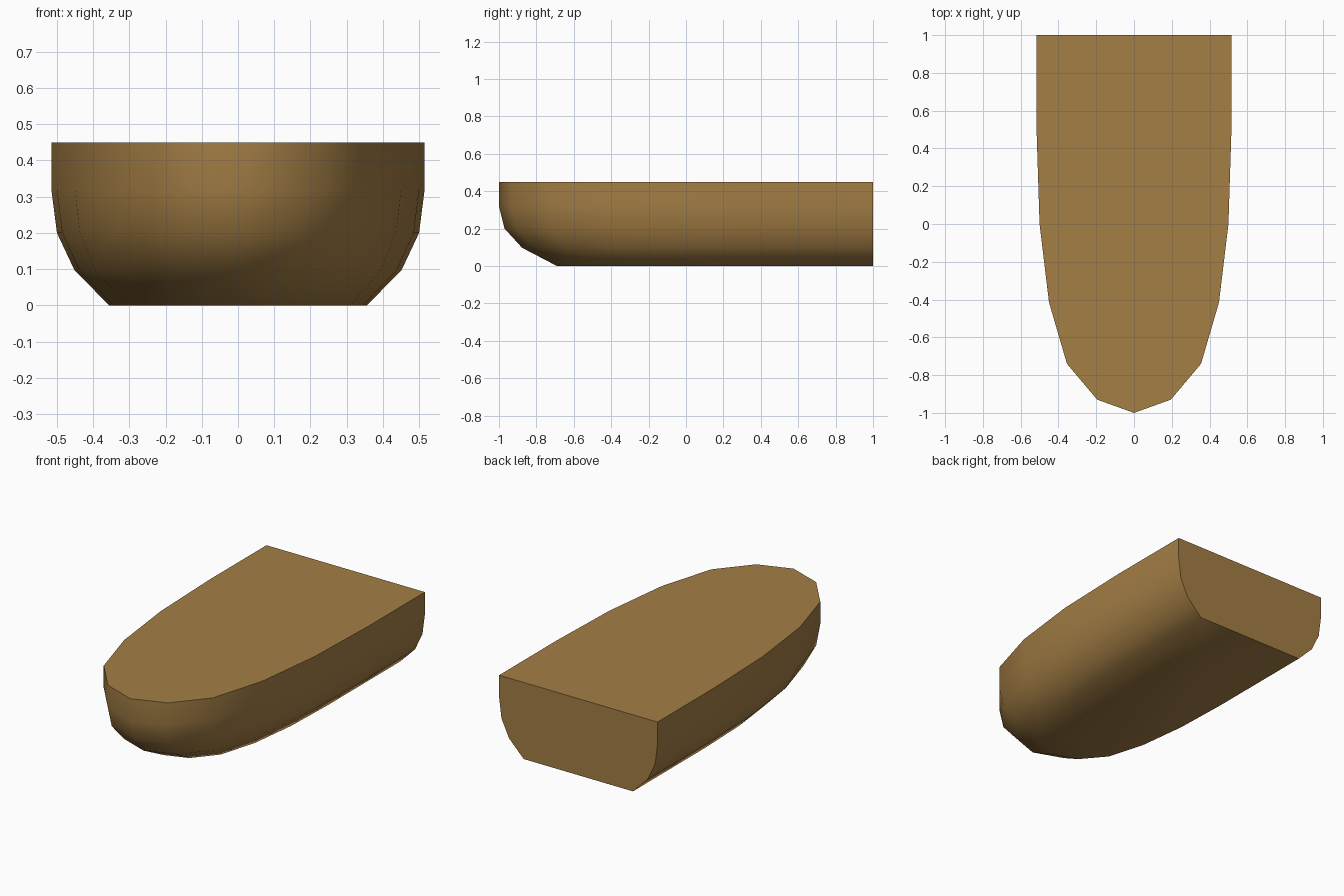
import bpy, bmesh, math

if "Cube" in bpy.data.objects:
    bpy.data.objects.remove(bpy.data.objects["Cube"])

# half outline of the deck, bow to stern
OUTLINE = [(0, -1), (0.195, -0.93), (0.355, -0.74), (0.45, -0.415),
           (0.5, 0), (0.515, 0.47), (0.515, 1)]
# (height, scale of outline) from keel to deck
LEVELS = [(0, 0.69), (0.097, 0.876), (0.2, 0.97), (0.32, 1), (0.45, 1)]

bm = bmesh.new()


def ring(z, s):
    # scaled outline, with the stern kept on one vertical plane
    half = [(x * s, y * s if y < 1 else 1) for x, y in OUTLINE]
    full = [(-x, y) for x, y in half[:0:-1]] + half
    return [bm.verts.new((x, y, z)) for x, y in full]


# hull sides, flat bottom, deck and transom
rings = [ring(z, s) for z, s in LEVELS]
for low, high in zip(rings, rings[1:]):
    for i in range(len(low) - 1):
        bm.faces.new((low[i], low[i + 1], high[i + 1], high[i]))
bm.faces.new(rings[0])
bm.faces.new(rings[-1])
bm.faces.new([r[-1] for r in rings] + [r[0] for r in reversed(rings)])
bmesh.ops.recalc_face_normals(bm, faces=bm.faces)

mesh = bpy.data.meshes.new("hull")
bm.to_mesh(mesh)
bm.free()
hull = bpy.data.objects.new("hull", mesh)
bpy.context.collection.objects.link(hull)

# wood colour
wood = bpy.data.materials.new("wood")
wood.diffuse_color = (0.37, 0.21, 0.06, 1)
wood.use_nodes = True
wood.node_tree.nodes["Principled BSDF"].inputs["Base Color"].default_value = wood.diffuse_color
mesh.materials.append(wood)

# smooth hull with crisp deck and transom edges
bpy.context.view_layer.objects.active = hull
hull.select_set(True)
bpy.ops.object.shade_smooth_by_angle(angle=math.radians(60))
